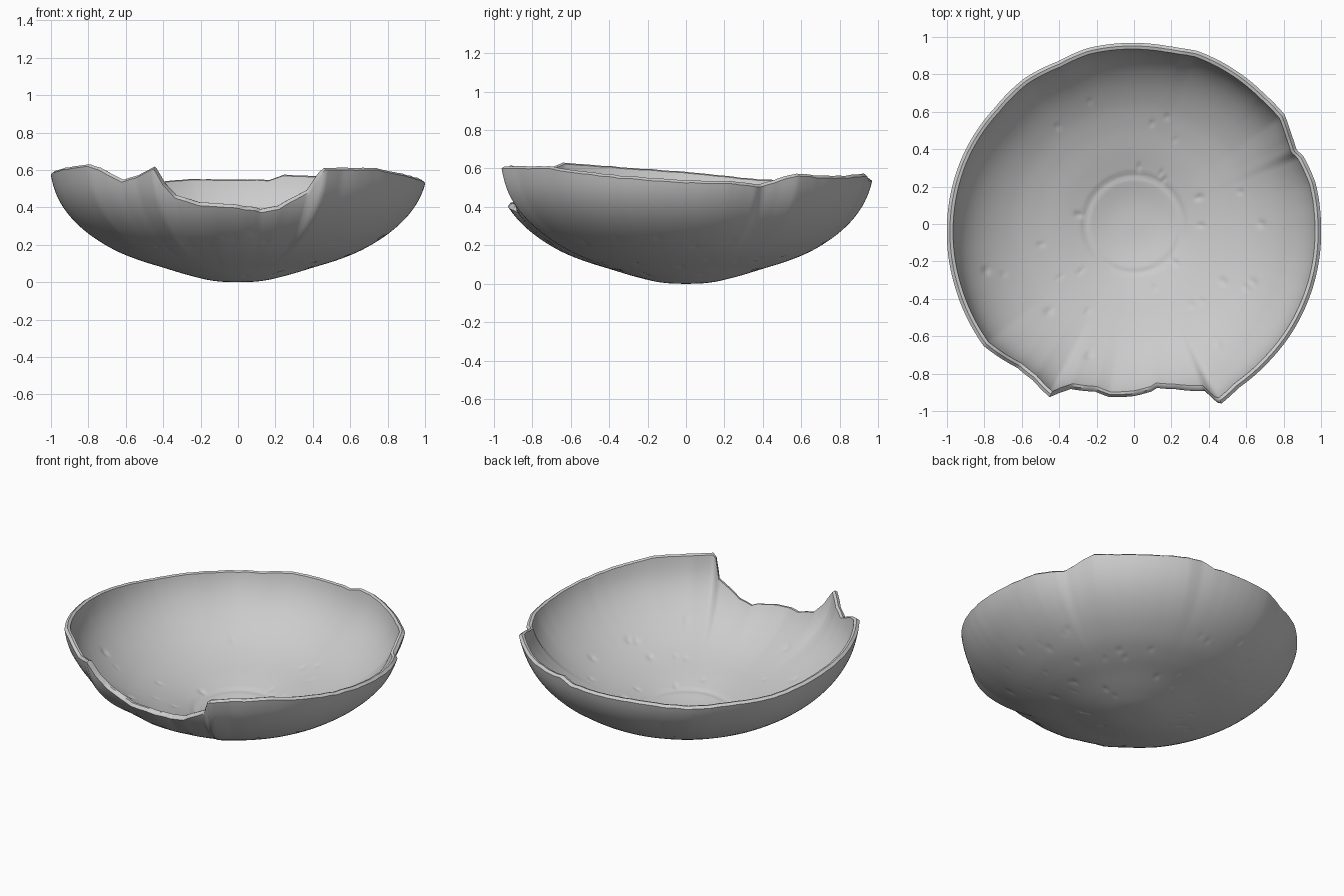
import bpy, bmesh, math, random
from mathutils import Vector, noise

if "Cube" in bpy.data.objects:
    bpy.data.objects.remove(bpy.data.objects["Cube"])

random.seed(4)
SEGS, ROWS, WALL = 360, 76, 0.034

# Outer bowl section (radius, height)
PROFILE = [(0, 0), (.13, .007), (.26, .036), (.4, .078), (.54, .122), (.67, .178),
           (.8, .262), (.9, .36), (.965, .47), (.998, .6), (1.005, .73)]

# Broken rim: (angle in degrees, height, radius)
RIM = [(0, .525, 1.0), (13, .52, .995), (22, .505, .975), (24.5, .505, .955), (30, .535, .97),
       (36, .56, .995), (45, .55, .985), (60, .55, .985), (70, .56, .985), (75, .56, .973),
       (80, .535, .968), (90, .535, .968), (105, .54, .972), (115, .525, .96), (127, .52, .975),
       (140, .525, .97), (157, .53, .985), (180, .57, 1.0), (200, .595, 1.015), (219, .62, 1.035),
       (223, .6, 1.02), (231, .535, .99), (237, .56, .995), (244, .605, 1.03), (246, .52, .99),
       (249, .45, .945), (257, .41, .92), (262, .405, .935), (270, .395, .92), (276, .38, .9),
       (278, .37, .885), (284, .39, .91), (293, .48, .97), (294.2, .54, 1.02), (295.4, .6, 1.07),
       (302.5, .6, 1.04), (315, .6, 1.03), (325, .58, 1.025), (340, .55, 1.015), (360, .525, 1.0)]


def section(u):
    """Smooth point on the profile at fractional index u."""
    i = min(int(u), len(PROFILE) - 2)
    f = u - i
    b, c = Vector(PROFILE[i]), Vector(PROFILE[i + 1])
    a = Vector(PROFILE[i - 1]) if i else Vector((-c.x, c.y))
    d = Vector(PROFILE[i + 2]) if i + 2 < len(PROFILE) else 2 * c - b
    return .5 * (2 * b + (c - a) * f + (2 * a - 5 * b + 4 * c - d) * f * f
                 + (3 * b - a - 3 * c + d) * f ** 3)


def rim_at(deg):
    for (a0, z0, r0), (a1, z1, r1) in zip(RIM, RIM[1:]):
        if a0 <= deg <= a1:
            f = (deg - a0) / (a1 - a0)
            return z0 + (z1 - z0) * f, r0 + (r1 - r0) * f


def index_for_height(z):
    lo, hi = 0, len(PROFILE) - 1
    for _ in range(30):
        mid = (lo + hi) / 2
        lo, hi = (mid, hi) if section(mid).y < z else (lo, mid)
    return lo


def scatter(count, r_min, r_max):
    pits = []
    for _ in range(count):
        a, r = random.uniform(0, math.tau), random.uniform(r_min, r_max)
        pits.append((r * math.cos(a), r * math.sin(a), random.uniform(.010, .018)))
    return pits


INNER_PITS = scatter(26, .25, .8) + [(.68, 0, .016), (-.79, -.25, .018), (.45, -.65, .014)]
OUTER_PITS = scatter(60, .2, .8)


def pit_depth(x, y, pits):
    return sum(.5 * s * math.exp(-((x - px) ** 2 + (y - py) ** 2) / (s * s))
               for px, py, s in pits if abs(x - px) < .06 and abs(y - py) < .06)


# Columns of points: outer wall, rounded rim, inner wall
columns = []
for k in range(SEGS):
    ang = math.radians(k * 360 / SEGS)
    ca, sa = math.cos(ang), math.sin(ang)
    z_rim, r_rim = rim_at(k * 360 / SEGS)
    z_rim += .004 * noise.noise(Vector((ca * 14, sa * 14, 0)))
    u_rim = index_for_height(z_rim)
    stretch = r_rim / section(u_rim).x
    outer, inner = [], []
    for j in range(1, ROWS + 1):
        t = j / ROWS
        u = u_rim * t
        p = section(u)
        tan = (section(u + .02) - section(u - .02 if u > .02 else 0)).normalized()
        nrm = Vector((-tan.y, tan.x))
        widen = 1 + (stretch - 1) * (p.x / section(u_rim).x) ** 3
        p.x *= widen
        q = p + nrm * WALL
        # shallow ring on the floor of the bowl
        q.y -= .007 * math.exp(-((q.x - .26) / .013) ** 2)
        for pt, pits, sign, out in ((p, OUTER_PITS, .5, outer), (q, INNER_PITS, -1, inner)):
            pt = pt + nrm * sign * pit_depth(pt.x * ca, pt.x * sa, pits)
            out.append((pt.x * ca, pt.x * sa, pt.y))
    top = (Vector(outer[-1]) + Vector(inner[-1])) / 2 + Vector((0, 0, .009))
    columns.append(outer + [top] + inner[::-1])

# Bowl shell
bm = bmesh.new()
grid = [[bm.verts.new(p) for p in col] for col in columns]
bottom = bm.verts.new((0, 0, 0))
floor = bm.verts.new((0, 0, WALL))
for k in range(SEGS):
    a, b = grid[k], grid[(k + 1) % SEGS]
    for j in range(len(a) - 1):
        bm.faces.new((a[j], b[j], b[j + 1], a[j + 1]))
    bm.faces.new((bottom, b[0], a[0]))
    bm.faces.new((floor, a[-1], b[-1]))
bmesh.ops.recalc_face_normals(bm, faces=bm.faces)
mesh = bpy.data.meshes.new("broken_bowl")
bm.to_mesh(mesh)
bm.free()
bowl = bpy.data.objects.new("broken_bowl", mesh)
bpy.context.collection.objects.link(bowl)
bpy.context.view_layer.objects.active = bowl
bowl.select_set(True)
bpy.ops.object.shade_smooth_by_angle(angle=math.radians(50))
